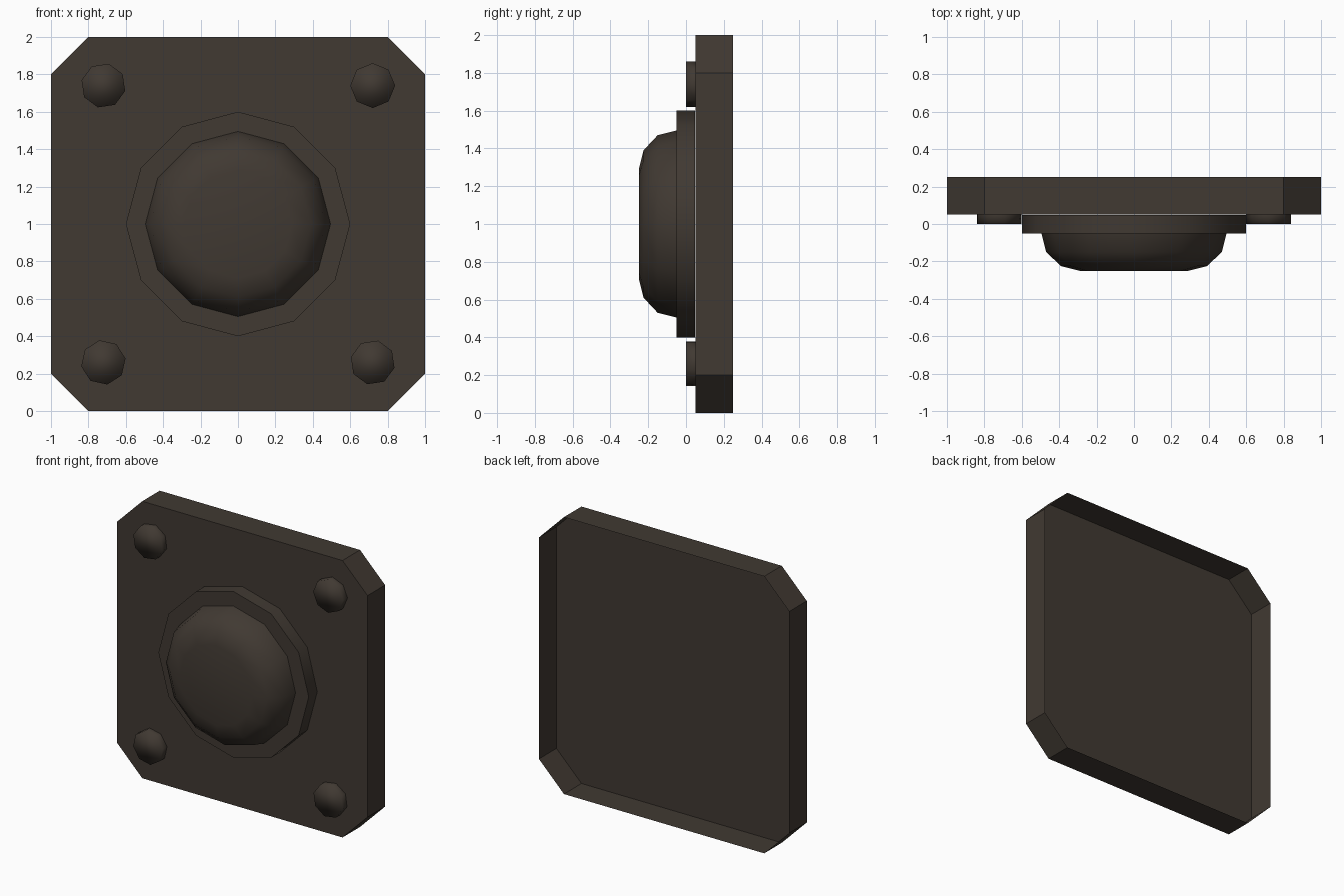
import bpy
import math

if "Cube" in bpy.data.objects:
    bpy.data.objects.remove(bpy.data.objects["Cube"])

metal = bpy.data.materials.new("dark brown metal")
metal.diffuse_color = (0.052, 0.041, 0.032, 1)
metal.use_nodes = True
metal.node_tree.nodes["Principled BSDF"].inputs["Base Color"].default_value = metal.diffuse_color


def shell(name, rings):
    """Join clockwise rings from back to front, cap the front, leave the back open."""
    n = len(rings[0])
    verts = [p for ring in rings for p in ring]
    faces = []
    for i in range(len(rings) - 1):
        b, f = i * n, (i + 1) * n
        for j in range(n):
            k = (j + 1) % n
            faces.append((f + j, f + k, b + k, b + j))
    faces.append(tuple(reversed(range(len(verts) - n, len(verts)))))
    mesh = bpy.data.meshes.new(name)
    mesh.from_pydata(verts, [], faces)
    mesh.materials.append(metal)
    obj = bpy.data.objects.new(name, mesh)
    bpy.context.collection.objects.link(obj)
    return obj


def disc(name, profile, sides, x=0, z=1, turn=0):
    """Turned part around the y axis; profile is (radius, y) from back to front."""
    rings = []
    for r, y in profile:
        angles = [turn + 2 * math.pi * j / sides for j in range(sides)]
        rings.append([(x + r * math.sin(a), y, z + r * math.cos(a)) for a in angles])
    return shell(name, rings)


# Square plate with cut corners, hollow at the back
outline = [(-0.8, 2), (0.8, 2), (1, 1.8), (1, 0.2), (0.8, 0), (-0.8, 0), (-1, 0.2), (-1, 1.8)]
shell("plate", [[(x, y, z) for x, z in outline] for y in (0.25, 0.05)])

# Flange ring behind the button: smooth rim, flat front
flange = disc("flange", [(0.6, 0.048), (0.6, -0.05)], 12)
for p in flange.data.polygons:
    p.use_smooth = len(p.vertices) == 4
for e in flange.data.edges:
    ys = [flange.data.vertices[v].co.y for v in e.vertices]
    e.use_edge_sharp = max(ys) < 0

# Domed centre button
button = disc("button", [(0.495, -0.05), (0.47, -0.15), (0.39, -0.225), (0.29, -0.25)], 12)
button.data.shade_smooth()

# Corner bolts, each turned a little differently
for x, z, turn in ((-0.72, 1.74, 14), (0.72, 1.74, 0), (-0.72, 0.26, -10), (0.72, 0.26, 14)):
    bolt = disc("bolt", [(0.12, 0.05), (0.12, 0.0)], 8, x, z, math.radians(turn))
    bolt.data.shade_smooth()
